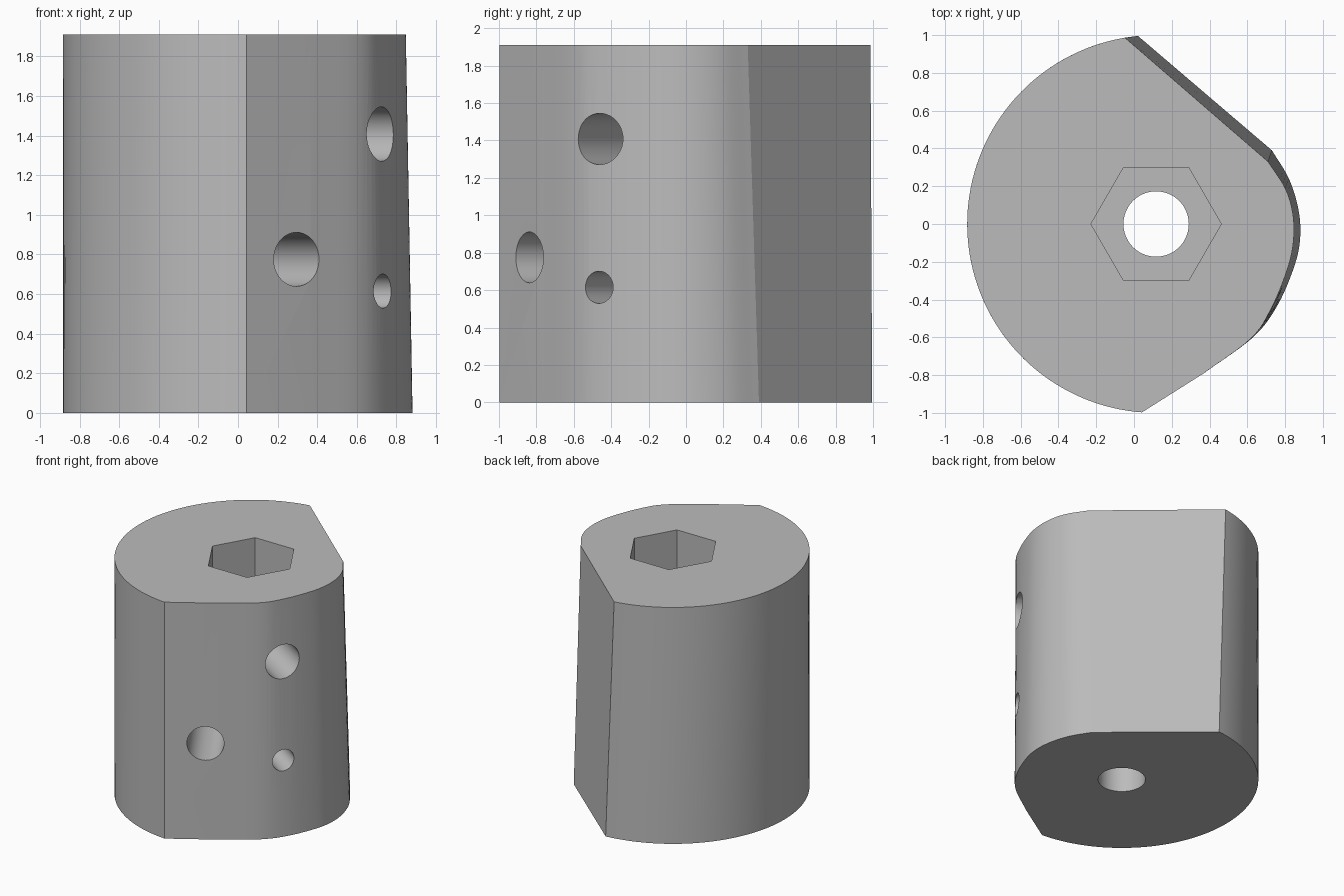
import bpy, bmesh
from math import radians, cos, sin
from mathutils import Vector, Matrix

cube = bpy.data.objects.get("Cube")
if cube:
    bpy.data.objects.remove(cube, do_unlink=True)

HEIGHT = 1.91
AXIS_X = 0.117

grey = bpy.data.materials.new("plain_grey")
grey.use_nodes = True
colour = (0.5, 0.5, 0.5, 1)
grey.diffuse_color = colour
grey.node_tree.nodes["Principled BSDF"].inputs["Base Color"].default_value = colour


def add_object(name, bm):
    bmesh.ops.recalc_face_normals(bm, faces=bm.faces)
    mesh = bpy.data.meshes.new(name)
    bm.to_mesh(mesh)
    bm.free()
    mesh.materials.append(grey)
    obj = bpy.data.objects.new(name, mesh)
    bpy.context.collection.objects.link(obj)
    return obj


def smooth_path(points, steps=6):
    """Catmull-Rom curve through the points."""
    p = [Vector(q) for q in points]
    p = [2 * p[0] - p[1]] + p + [2 * p[-1] - p[-2]]
    out = []
    for a, b, c, d in zip(p, p[1:], p[2:], p[3:]):
        for i in range(steps):
            t = i / steps
            out.append((2 * b + (c - a) * t + (2 * a - 5 * b + 4 * c - d) * t * t
                        + (3 * b - a - 3 * c + d) * t ** 3) / 2)
    return out + [p[-2]]


def outline(arc_start, nose):
    """Round back half, then the bulging nose; the closing side is flat."""
    n = 72
    end = 265.7
    angles = [radians(arc_start + (end - arc_start) * i / n) for i in range(n + 1)]
    arc = [Vector((AXIS_X + cos(a), sin(a))) for a in angles]
    return arc + smooth_path(nose)


# Body: slightly tapered loft between the two outlines
bottom = outline(95.5, [(0.37, -0.79), (0.63, -0.60), (0.76, -0.43), (0.85, -0.22),
                        (0.88, -0.07), (0.87, 0.08), (0.82, 0.24), (0.73, 0.39)])
top = outline(99.5, [(0.37, -0.79), (0.62, -0.605), (0.73, -0.44), (0.815, -0.23),
                     (0.845, -0.08), (0.84, 0.06), (0.80, 0.19), (0.71, 0.33)])
bm = bmesh.new()
low = [bm.verts.new((v.x, v.y, 0)) for v in bottom]
high = [bm.verts.new((v.x, v.y, HEIGHT)) for v in top]
bm.faces.new(low)
bm.faces.new(high)
for i in range(len(low)):
    j = (i + 1) % len(low)
    bm.faces.new((low[i], low[j], high[j], high[i]))
body = add_object("cam_body", bm)


def cut(name, sides, radius, start, end):
    """Drill a prism from start to end through the body."""
    start, end = Vector(start), Vector(end)
    direction = end - start
    turn = direction.to_track_quat('Z', 'Y').to_matrix().to_4x4()
    if abs(direction.normalized().z) > 0.99:
        turn = Matrix.Identity(4)
    bm = bmesh.new()
    bmesh.ops.create_cone(bm, cap_ends=True, segments=sides, radius1=radius,
                          radius2=radius, depth=direction.length,
                          matrix=Matrix.Translation((start + end) / 2) @ turn)
    # Put prism corners on the x axis
    if sides == 6:
        bmesh.ops.rotate(bm, verts=bm.verts, cent=(start + end) / 2,
                         matrix=Matrix.Rotation(radians(30), 3, 'Z'))
    cutter = add_object(name, bm)
    cutter.hide_render = True
    mod = body.modifiers.new(name, 'BOOLEAN')
    mod.operation = 'DIFFERENCE'
    mod.solver = 'EXACT'
    mod.object = cutter
    bpy.context.view_layer.objects.active = body
    bpy.ops.object.modifier_apply(modifier=name)
    bpy.data.objects.remove(cutter, do_unlink=True)


# Central bore and hexagonal socket
cut("bore_cutter", 48, 0.173, (AXIS_X, 0, -0.2), (AXIS_X, 0, HEIGHT + 0.2))
cut("socket_cutter", 6, 0.345, (AXIS_X, 0, 1.1), (AXIS_X, 0, HEIGHT + 0.2))


# Side holes: mouth position, heading in degrees, radius, depth
holes = [((0.745, -0.475, 1.408), -33, 0.137, 0.6),
         ((0.30, -0.845, 0.775), -58.5, 0.136, 0.6),
         ((0.745, -0.475, 0.615), -35, 0.086, 0.55)]
for i, (mouth, heading, radius, depth) in enumerate(holes):
    out = Vector((cos(radians(heading)), sin(radians(heading)), 0))
    cut(f"side_hole_cutter_{i}", 40, radius,
        Vector(mouth) + out * 0.3, Vector(mouth) - out * depth)

# Smooth round walls, keep rims and corners crisp
bpy.ops.object.select_all(action='DESELECT')
body.select_set(True)
bpy.context.view_layer.objects.active = body
bpy.ops.object.shade_smooth_by_angle(angle=radians(14))
